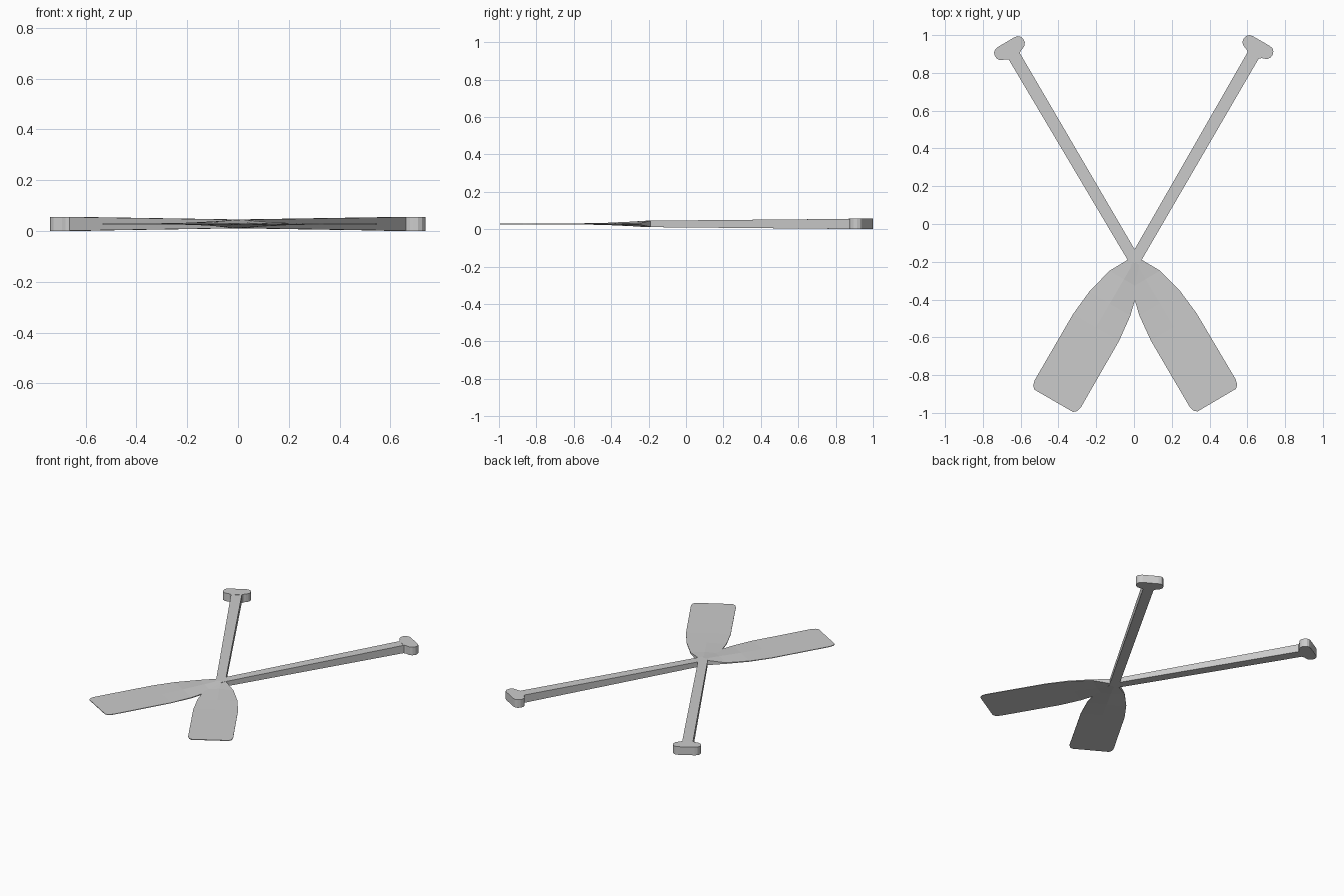
import bpy, bmesh
from math import radians

if "Cube" in bpy.data.objects:
    bpy.data.objects.remove(bpy.data.objects["Cube"])

MID_Z = 0.028


def finish(bm, name, x, angle):
    bmesh.ops.recalc_face_normals(bm, faces=bm.faces)
    mesh = bpy.data.meshes.new(name)
    bm.to_mesh(mesh)
    bm.free()
    obj = bpy.data.objects.new(name, mesh)
    obj.location = (x, -0.2, MID_Z)
    obj.rotation_euler[2] = radians(angle)
    bpy.context.collection.objects.link(obj)


def loft(name, sections, x, angle):
    """Sections: distance along paddle, half width, centre and edge half thickness."""
    bm = bmesh.new()
    rings = []
    for t, w, c, e in sections:
        pts = [(-w, -e), (0, -c), (w, -e), (w, e), (0, c), (-w, e)]
        rings.append([bm.verts.new((s, t, z)) for s, z in pts])
    for a, b in zip(rings, rings[1:]):
        for i in range(6):
            j = (i + 1) % 6
            bm.faces.new((a[i], a[j], b[j], b[i]))
    bm.faces.new(rings[0])
    bm.faces.new(rings[-1])
    finish(bm, name, x, angle)


def grip(name, x, angle):
    half = [(0.034, 1.262), (0.047, 1.272), (0.060, 1.276), (0.076, 1.284),
            (0.086, 1.299), (0.088, 1.316), (0.082, 1.334), (0.070, 1.345),
            (0.052, 1.349)]
    outline = half + [(-s, t) for s, t in reversed(half)]
    bm = bmesh.new()
    face = bm.faces.new([bm.verts.new((s, t, -0.028)) for s, t in outline])
    top = bmesh.ops.extrude_face_region(bm, geom=[face])["geom"]
    bmesh.ops.translate(bm, vec=(0, 0, 0.056),
                        verts=[v for v in top if isinstance(v, bmesh.types.BMVert)])
    finish(bm, name, x, angle)


# tapered shaft flowing into a thin wedge-shaped blade
shaft = [(1.27, 0.034, 0.027, 0.027), (0.0, 0.030, 0.017, 0.017)]
blade = [(0.0, 0.030, 0.017, 0.017), (-0.107, 0.089, 0.012, 0.004),
         (-0.256, 0.126, 0.006, 0.0025), (-0.402, 0.141, 0.0025, 0.002),
         (-0.806, 0.142, 0.002, 0.002), (-0.836, 0.134, 0.002, 0.002),
         (-0.850, 0.118, 0.002, 0.002)]

# the two crossed paddles
for side, x, angle in (("right", 0.0, -30), ("left", 0.007, 30.5)):
    loft(side + "_paddle_shaft", shaft, x, angle)
    loft(side + "_paddle_blade", blade, x, angle)
    grip(side + "_paddle_grip", x, angle)
